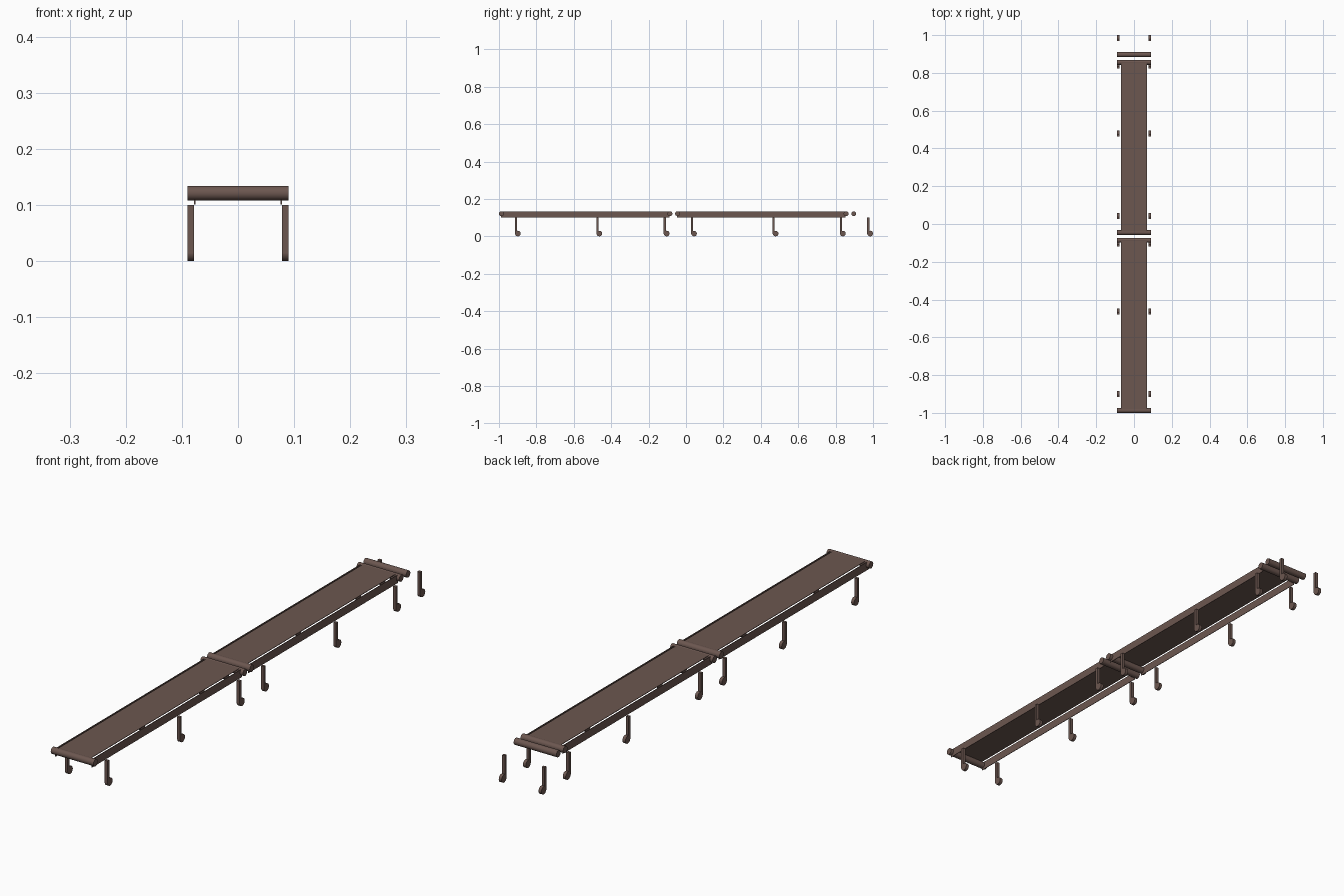
import bpy, math

if "Cube" in bpy.data.objects:
    bpy.data.objects.remove(bpy.data.objects["Cube"])

PITCH = 0.942          # spacing between repeated conveyor sections
ROLLER_R = 0.013
ROLLER_Z = 0.121
LEN = 0.901            # distance between the end rollers of a section
START = -0.987

mat = bpy.data.materials.new("dark_brown_metal")
mat.diffuse_color = (0.15, 0.095, 0.08, 1)
mat.use_nodes = True
mat.node_tree.nodes["Principled BSDF"].inputs["Base Color"].default_value = mat.diffuse_color


def finish(ob, name):
    ob.name = name
    ob.data.materials.append(mat)
    return ob


def box(name, lo, hi):
    bpy.ops.mesh.primitive_cube_add(size=1, location=[(a + b) / 2 for a, b in zip(lo, hi)])
    ob = bpy.context.object
    ob.scale = [b - a for a, b in zip(lo, hi)]
    bpy.ops.object.transform_apply(location=False, rotation=False, scale=True)
    return finish(ob, name)


def cylinder_x(name, x, y, z, r, width, sides):
    bpy.ops.mesh.primitive_cylinder_add(vertices=sides, radius=r, depth=width,
                                        location=(x, y, z), rotation=(0, math.pi / 2, 0))
    ob = finish(bpy.context.object, name)
    bpy.ops.object.shade_smooth_by_angle(angle=math.radians(40))
    return ob


def roller(y):
    cylinder_x("end_roller", 0, y, ROLLER_Z, ROLLER_R, 0.18, 24)


def leg_pair(y):
    # upright post with a caster wheel trailing behind it
    for s in (-1, 1):
        x = s * 0.084
        box("leg_post", (x - 0.006, y - 0.016, 0.013), (x + 0.006, y - 0.005, 0.1))
        cylinder_x("caster_wheel", x, y, 0.015, 0.015, 0.012, 20)


# two full sections: belt, side rails, rollers and legs
for i in range(2):
    y0 = START + i * PITCH
    y1 = y0 + LEN
    box("belt", (-0.069, y0, 0.131), (0.069, y1, 0.133))
    for s in (-1, 1):
        x = s * 0.077
        box("side_rail", (x - 0.001, y0 - 0.003, 0.101), (x + 0.001, y1 - 0.002, 0.132))
    roller(y0)
    roller(y1)
    for leg_y in (0.088, 0.524, 0.884):
        leg_pair(y0 + leg_y)

# leading roller and legs of the trailing end
roller(START + 2 * PITCH)
leg_pair(0.985)
